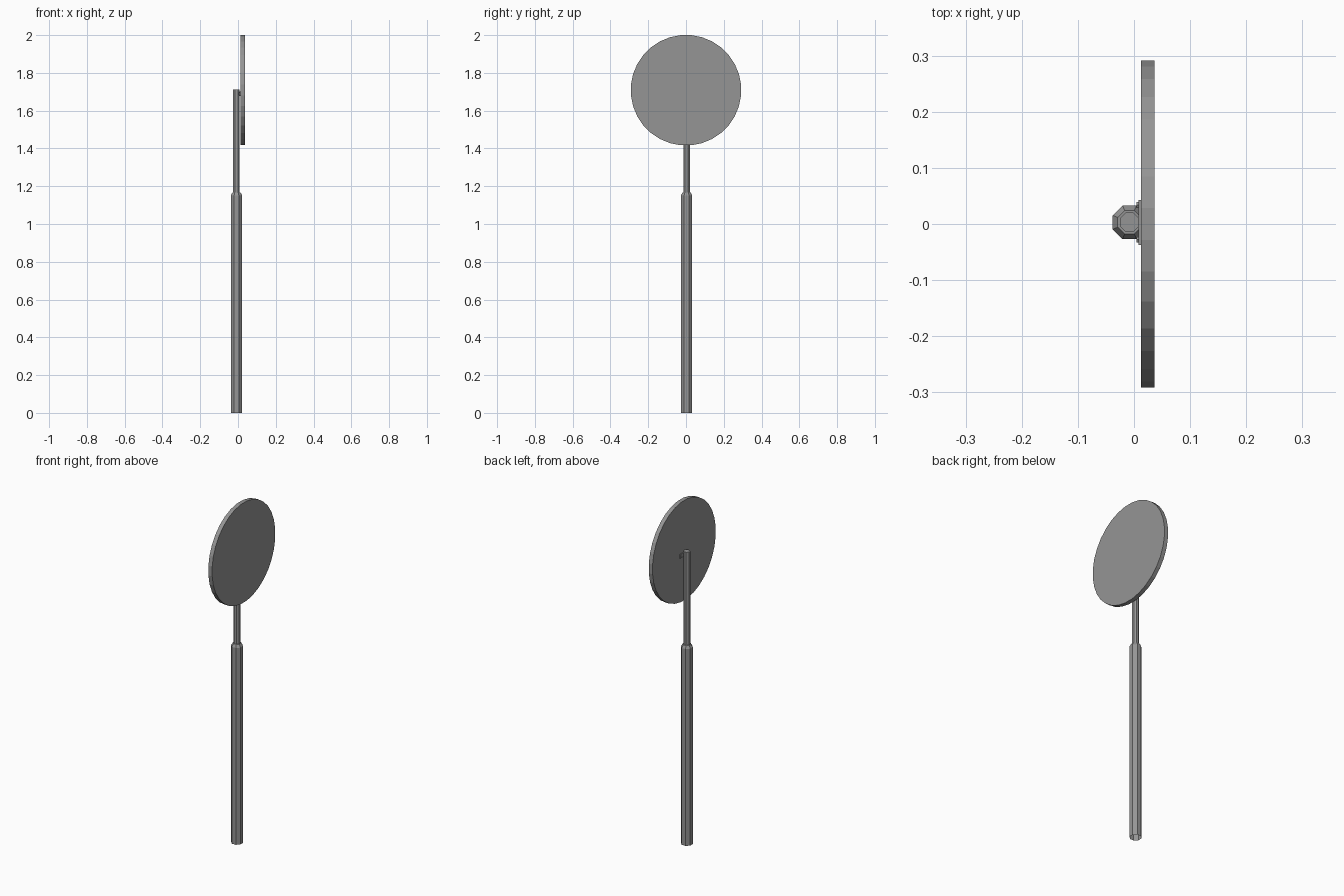
import bpy, bmesh, math
from mathutils import Matrix

if "Cube" in bpy.data.objects:
    bpy.data.objects.remove(bpy.data.objects["Cube"])

PX, PY = -0.008, 0.003          # pole axis

dark_grey = bpy.data.materials.new("dark_grey_metal")
dark_grey.diffuse_color = (0.3, 0.3, 0.3, 1)
dark_grey.use_nodes = True
dark_grey.node_tree.nodes["Principled BSDF"].inputs["Base Color"].default_value = dark_grey.diffuse_color


def finish(bm, name):
    bmesh.ops.recalc_face_normals(bm, faces=bm.faces)
    me = bpy.data.meshes.new(name)
    bm.to_mesh(me)
    bm.free()
    me.materials.append(dark_grey)
    ob = bpy.data.objects.new(name, me)
    bpy.context.collection.objects.link(ob)
    return ob


def octagon_lathe(name, profile):
    """Stack octagonal rings from (apothem, z) pairs; closed top, open bottom."""
    bm = bmesh.new()
    rings = []
    for apothem, z in profile:
        r = apothem / math.cos(math.pi / 8)
        rings.append([bm.verts.new((PX + r * math.cos((i + 0.5) * math.pi / 4),
                                    PY + r * math.sin((i + 0.5) * math.pi / 4), z))
                      for i in range(8)])
    for a, b in zip(rings, rings[1:]):
        for i in range(8):
            j = (i + 1) % 8
            bm.faces.new((a[i], a[j], b[j], b[i]))
    bm.faces.new(rings[-1])
    return finish(bm, name)


def box(name, size, loc):
    bm = bmesh.new()
    bmesh.ops.create_cube(bm, size=1, matrix=Matrix.Translation(loc) @ Matrix.Diagonal((*size, 1)))
    return finish(bm, name)


def disc(name, radius, depth, sides, loc):
    """Cylinder whose axis runs along x, with a flat side facing down."""
    bm = bmesh.new()
    bmesh.ops.create_cone(bm, cap_ends=True, segments=sides, radius1=radius, radius2=radius,
                          depth=depth,
                          matrix=Matrix.Translation(loc) @ Matrix.Rotation(math.pi / 2, 4, 'Y')
                          @ Matrix.Rotation(math.pi / sides, 4, 'Z'))
    return finish(bm, name)


# Pole: thick lower tube with chamfered shoulder, thin upper tube
octagon_lathe("lower_pole", [(0.03, 0), (0.03, 1.152), (0.021, 1.168)])
octagon_lathe("upper_pole", [(0.0172, 1.15), (0.0172, 1.712)])

# Round sign plate facing +x
disc("sign_plate", 0.2929, 0.0245, 32, (0.0245, 0, 1.7085))

# Clamp holding the plate: back flange and two bolts
box("clamp_flange", (0.005, 0.080, 0.024), (0.0105, PY, 1.689))
for side in (-1, 1):
    disc("clamp_bolt", 0.006, 0.004, 6, (0.0065, PY + side * 0.031, 1.689))
